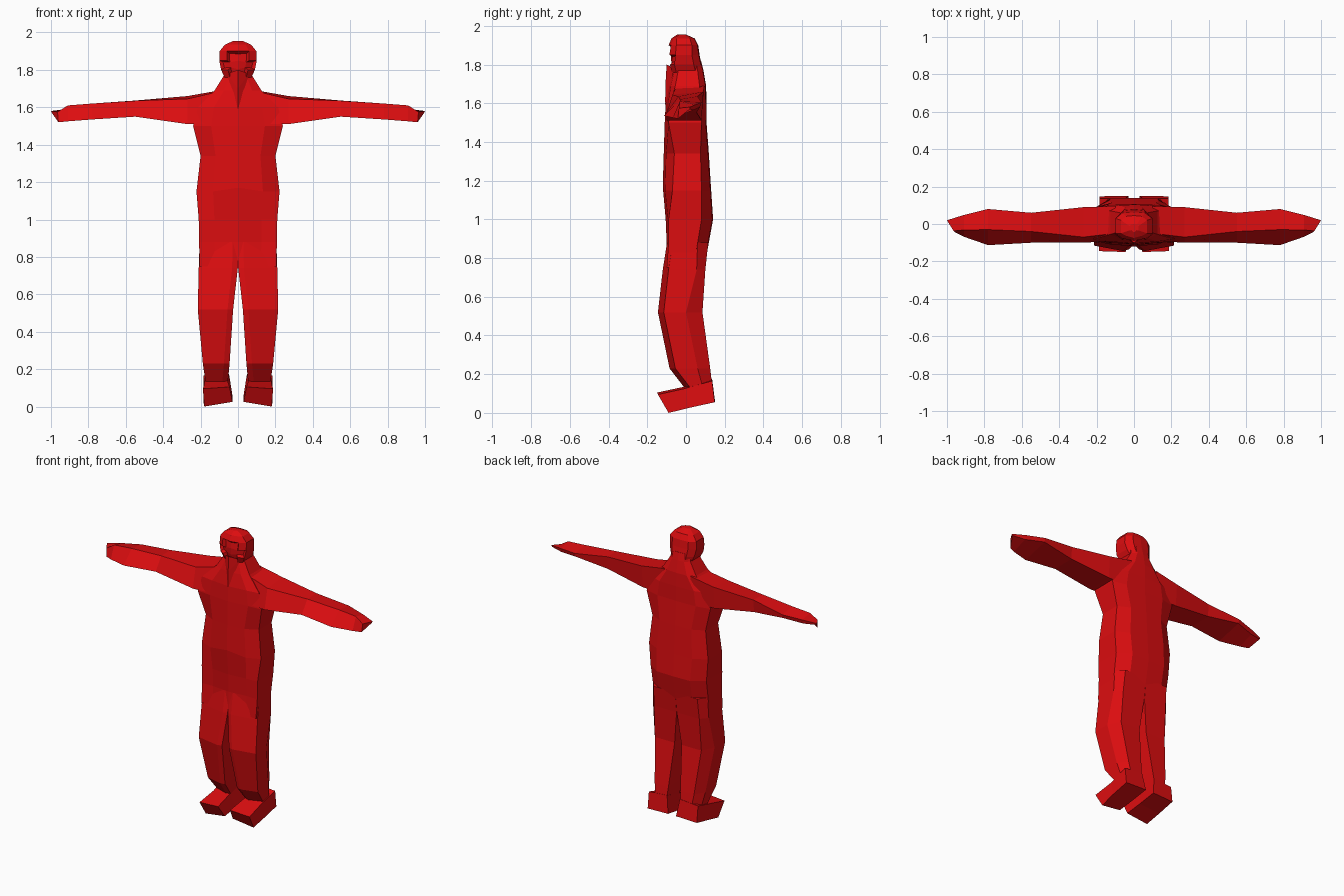
import bpy, bmesh

red = bpy.data.materials.new("bright red")
red.diffuse_color = (0.72, 0.004, 0.005, 1)


def finish(name, bm, mirror=False):
    bmesh.ops.recalc_face_normals(bm, faces=bm.faces)
    me = bpy.data.meshes.new(name)
    bm.to_mesh(me)
    bm.free()
    me.materials.append(red)
    ob = bpy.data.objects.new(name, me)
    bpy.context.collection.objects.link(ob)
    if mirror:
        ob.modifiers.new("mirror", 'MIRROR').use_mirror_merge = False
    return ob


def loft(rings):
    """Skin a list of equal-length point rings, with capped ends."""
    bm = bmesh.new()
    vs = [[bm.verts.new(p) for p in r] for r in rings]
    n = len(rings[0])
    for a, b in zip(vs, vs[1:]):
        for i in range(n):
            j = (i + 1) % n
            bm.faces.new((a[i], a[j], b[j], b[i]))
    bm.faces.new(vs[0])
    bm.faces.new(vs[-1])
    return bm


def body_ring(z, w, yf, sf, sb, yb, k=0.6, lift=0.0):
    """Symmetric ten-sided section: centre front, front, side, side, back, centre back."""
    half = [(w * k, yf + 0.012, z), (w, sf, z), (w, sb, z), (w * k, yb - 0.004, z)]
    return ([(0, yf, z + lift)] + half + [(0, yb, z)]
            + [(-x, y, h) for x, y, h in reversed(half)])


# torso: z, half width, front, side front, side back, back
finish("torso", loft([
    body_ring(0.75, 0.205, -0.105, -0.10, 0.04, 0.095),
    body_ring(0.88, 0.208, -0.10, -0.09, 0.06, 0.118),
    body_ring(1.00, 0.210, -0.105, -0.09, 0.08, 0.14),
    body_ring(1.15, 0.222, -0.12, -0.07, 0.08, 0.13, lift=0.02),
    body_ring(1.34, 0.200, -0.115, -0.06, 0.075, 0.118),
    body_ring(1.50, 0.240, -0.11, -0.09, 0.08, 0.106),
    body_ring(1.60, 0.215, -0.105, -0.08, 0.075, 0.106),
    body_ring(1.69, 0.125, -0.09, -0.055, 0.07, 0.104),
    body_ring(1.77, 0.075, -0.07, -0.04, 0.06, 0.09),
    body_ring(1.82, 0.070, -0.06, -0.04, 0.05, 0.078),
]))

# hooded head with a slightly sunken face
head = loft([
    body_ring(1.76, 0.072, -0.085, -0.05, 0.05, 0.088),
    body_ring(1.80, 0.090, -0.095, -0.06, 0.04, 0.08),
    body_ring(1.85, 0.100, -0.098, -0.055, 0.03, 0.07),
    body_ring(1.90, 0.098, -0.09, -0.05, 0.03, 0.063),
    body_ring(1.935, 0.070, -0.075, -0.05, 0.02, 0.045),
    body_ring(1.955, 0.025, -0.045, -0.035, -0.01, 0.0),
])
head.normal_update()
bmesh.ops.recalc_face_normals(head, faces=head.faces)
face = [f for f in head.faces
        if f.normal.y < -0.8 and 1.77 < f.calc_center_median().z < 1.91]
bmesh.ops.inset_region(head, faces=face, thickness=0.012, depth=-0.02)
finish("head", head)

# pointed collar running from the chin to the chest
bm = bmesh.new()
pts = [(-0.06, -0.06, 1.78), (0.06, -0.06, 1.78), (0, -0.1, 1.80),
       (0, -0.106, 1.70), (0, -0.108, 1.59)]
a, b, c, d, e = [bm.verts.new(p) for p in pts]
for f in ((a, c, d), (c, b, d), (a, d, e), (d, b, e), (a, b, c), (a, e, b)):
    bm.faces.new(f)
finish("collar", bm)


# arms and hands: x, then (y, z) of top back, top front, bottom front, bottom back
arm = [
    (0.10, (0.095, 1.69), (-0.05, 1.685), (-0.09, 1.51), (0.085, 1.51)),
    (0.27, (0.09, 1.66), (-0.07, 1.645), (-0.10, 1.51), (0.08, 1.512)),
    (0.55, (0.06, 1.636), (-0.04, 1.635), (-0.10, 1.55), (0.055, 1.552)),
    (0.78, (0.08, 1.605), (-0.03, 1.62), (-0.113, 1.535), (0.072, 1.58)),
    (0.91, (0.048, 1.592), (-0.032, 1.61), (-0.068, 1.525), (0.04, 1.565)),
]
rings = [[(x, y, z) for y, z in sec] for x, *sec in arm]
rings.append([(1.0, 0.02, 1.58), (0.965, -0.037, 1.575),
              (0.96, -0.042, 1.52), (0.995, 0.02, 1.57)])
finish("arm", loft(rings), True)


# legs: z, inner x, outer x, front, side back, back
def leg_ring(z, xi, xo, yf, sb, yb):
    return [(xi, yf + 0.01, z), (xi + 0.03, yf, z), (xo, yf + 0.03, z),
            (xo, sb, z), (xo - 0.04, yb, z), (xi, yb, z)]


finish("leg", loft([leg_ring(*r) for r in (
    (0.88, 0.0, 0.205, -0.098, 0.06, 0.115),
    (0.74, 0.001, 0.21, -0.12, 0.055, 0.10),
    (0.52, 0.026, 0.215, -0.145, 0.0, 0.085),
    (0.23, 0.045, 0.188, -0.085, 0.06, 0.125),
    (0.12, 0.055, 0.172, 0.0, 0.09, 0.138),
)]), True)

# feet: inner bottom, outer bottom, outer top, inner top
finish("foot", loft([
    [(0.03, -0.10, 0.03), (0.18, -0.09, 0.005), (0.188, -0.145, 0.10), (0.045, -0.15, 0.11)],
    [(0.03, 0.02, 0.045), (0.185, 0.02, 0.032), (0.178, -0.01, 0.13), (0.055, -0.01, 0.14)],
    [(0.03, 0.15, 0.065), (0.185, 0.148, 0.06), (0.185, 0.135, 0.17), (0.048, 0.135, 0.18)],
]), True)
# lower the feet so that they stand on the ground
foot = bpy.data.objects["foot"]
for v in foot.data.vertices:
    v.co.z -= 0.005
